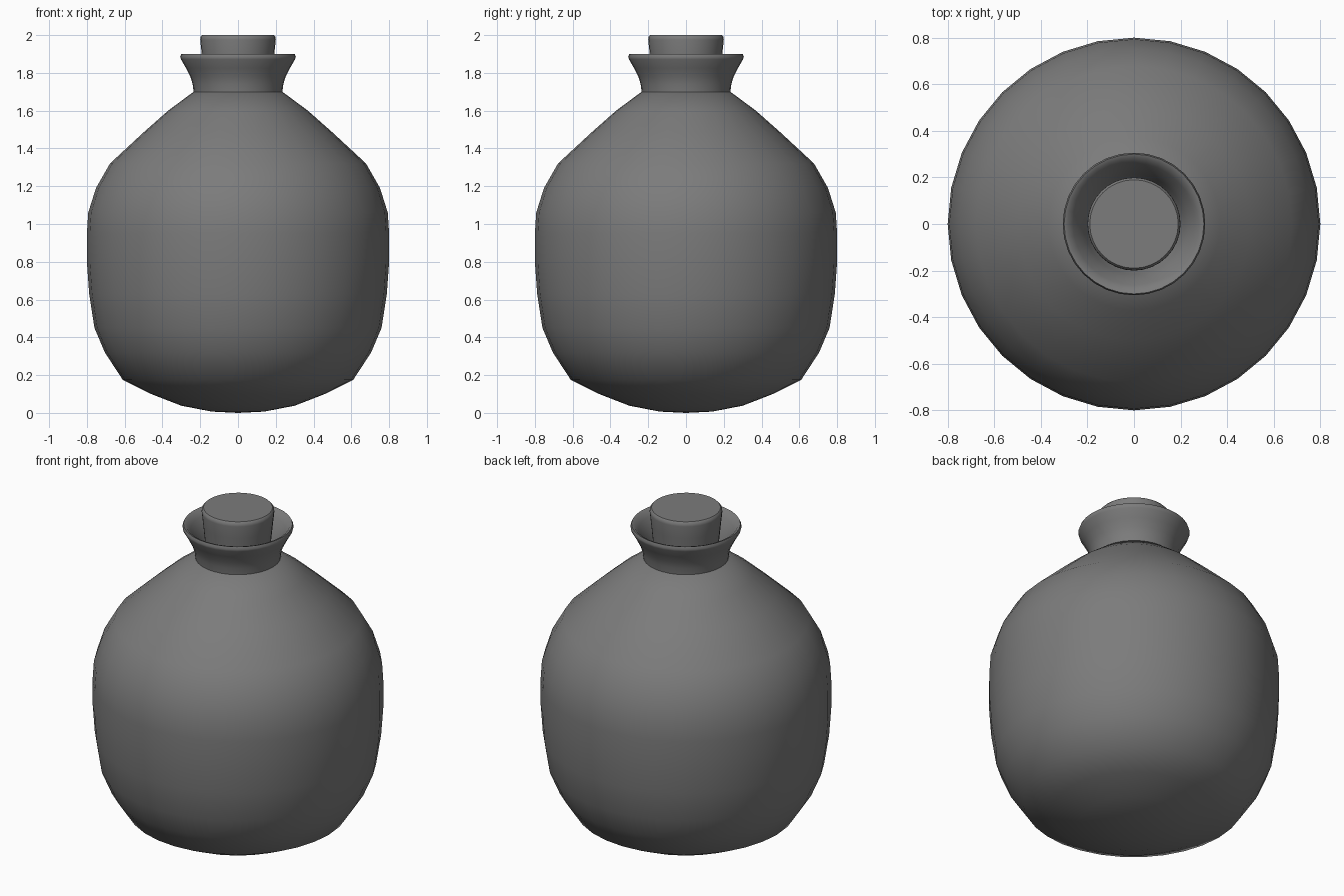
import bpy
import bmesh
from math import radians, tau
from mathutils import Matrix

cube = bpy.data.objects.get("Cube")
if cube:
    bpy.data.objects.remove(cube, do_unlink=True)

# One shared dark grey
grey = bpy.data.materials.new("dark_grey")
grey.use_nodes = True
color = (0.2, 0.2, 0.2, 1)
grey.diffuse_color = color
grey.node_tree.nodes["Principled BSDF"].inputs["Base Color"].default_value = color


def lathe(name, profile, segments=32, angle=40):
    """Spin a (radius, height) profile around z and smooth it."""
    bm = bmesh.new()
    verts = [bm.verts.new((r, 0, z)) for r, z in profile]
    edges = [bm.edges.new(pair) for pair in zip(verts, verts[1:])]
    bmesh.ops.spin(bm, geom=verts + edges, cent=(0, 0, 0), axis=(0, 0, 1),
                   angle=tau, steps=segments, use_duplicate=False)
    bmesh.ops.remove_doubles(bm, verts=bm.verts, dist=0.0005)
    bmesh.ops.recalc_face_normals(bm, faces=bm.faces)
    mesh = bpy.data.meshes.new(name)
    bm.to_mesh(mesh)
    bm.free()
    mesh.materials.append(grey)
    obj = bpy.data.objects.new(name, mesh)
    bpy.context.collection.objects.link(obj)
    bpy.ops.object.select_all(action="DESELECT")
    obj.select_set(True)
    bpy.context.view_layer.objects.active = obj
    bpy.ops.object.shade_smooth_by_angle(angle=radians(angle))
    return obj


# Round body with a shallow domed underside
lathe("bottle_body", [
    (0, 0), (0.14, 0.007), (0.3, 0.038), (0.46, 0.1), (0.61, 0.175),
    (0.705, 0.32), (0.76, 0.45), (0.788, 0.63), (0.8, 0.8), (0.8, 0.95),
    (0.793, 1.06), (0.752, 1.19), (0.678, 1.32), (0.5, 1.485),
    (0.37, 1.6), (0.235, 1.7), (0.18, 1.7)])

# Flared neck: outer wall, rim, then funnel inside
lathe("bottle_neck", [
    (0.235, 1.7), (0.24, 1.74), (0.252, 1.78), (0.275, 1.825),
    (0.302, 1.872), (0.306, 1.885), (0.3, 1.9), (0.285, 1.895),
    (0.262, 1.865), (0.235, 1.825), (0.215, 1.78), (0.2, 1.74), (0.18, 1.7)])

# Tapered cork stopper with a softened top edge
lathe("cork", [
    (0, 1.68), (0.17, 1.68), (0.192, 1.9), (0.2, 1.975),
    (0.199, 1.99), (0.19, 2.0), (0, 2.0)])
